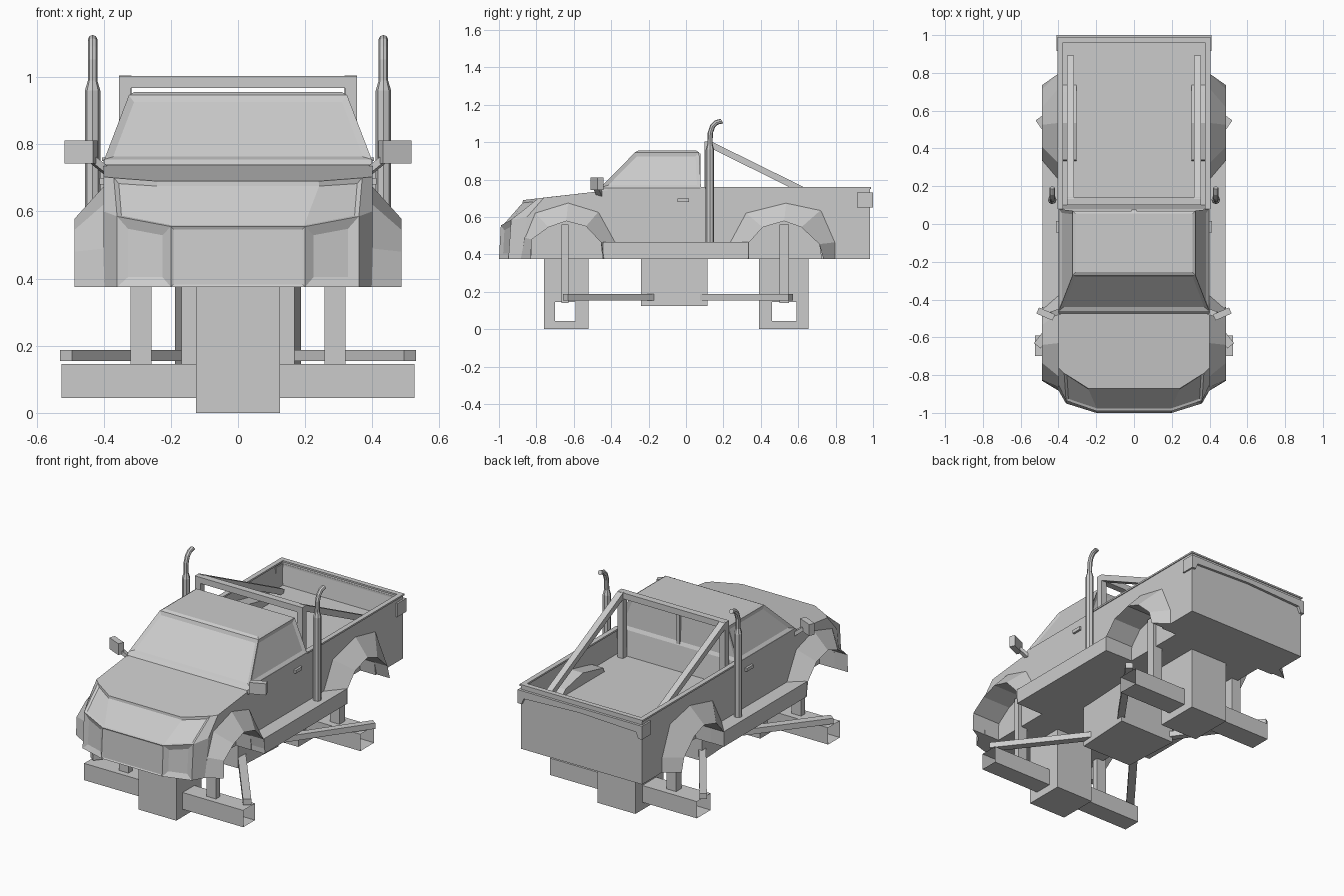
import bpy, bmesh, math
from mathutils import Vector

if "Cube" in bpy.data.objects:
    bpy.data.objects.remove(bpy.data.objects["Cube"])


def loft_bm(rings, caps=True):
    """Join equal closed loops of points; side faces come first, caps last."""
    bm = bmesh.new()
    vs = [[bm.verts.new(p) for p in r] for r in rings]
    n = len(rings[0])
    for a, b in zip(vs, vs[1:]):
        for i in range(n):
            j = (i + 1) % n
            bm.faces.new((a[i], a[j], b[j], b[i]))
    if caps:
        bm.faces.new(vs[0][::-1])
        bm.faces.new(vs[-1])
    bmesh.ops.recalc_face_normals(bm, faces=bm.faces[:])
    bm.faces.ensure_lookup_table()
    return bm


def finish(name, bm, mirror=False):
    me = bpy.data.meshes.new(name)
    bm.to_mesh(me)
    bm.free()
    ob = bpy.data.objects.new(name, me)
    bpy.context.collection.objects.link(ob)
    if mirror:
        m = ob.modifiers.new("mirror", 'MIRROR')
        m.use_mirror_merge = False
    return ob


def loft(name, rings, caps=True, mirror=False):
    return finish(name, loft_bm(rings, caps), mirror)


def rect(x0, x1, y0, y1, z):
    return [(x0, y0, z), (x1, y0, z), (x1, y1, z), (x0, y1, z)]


def box(name, x0, x1, y0, y1, z0, z1, mirror=False):
    return loft(name, [rect(x0, x1, y0, y1, z0), rect(x0, x1, y0, y1, z1)], mirror=mirror)


def prism(name, prof, x0, x1, mirror=True):
    return loft(name, [[(x, y, z) for y, z in prof] for x in (x0, x1)], mirror=mirror)


def bar(name, a, b, w, h, mirror=True):
    """Rectangular bar between two points."""
    a, b = Vector(a), Vector(b)
    d = (b - a).normalized()
    s = d.cross(Vector((0, 0, 1))).normalized() * w / 2
    u = s.normalized().cross(d) * h / 2
    return loft(name, [[p - s - u, p + s - u, p + s + u, p - s + u] for p in (a, b)], mirror=mirror)


def inset(bm, faces, t, d):
    bmesh.ops.inset_individual(bm, faces=faces, thickness=t, depth=d, use_even_offset=True)


# wheel arches: outer edge on the body, inner edge at full width
arches = {
    "front": ([(-.885, .375), (-.865, .49), (-.81, .625), (-.63, .68), (-.466, .63), (-.375, .465), (-.37, .375)],
              [(-.83, .375), (-.825, .48), (-.735, .545), (-.64, .578), (-.535, .55), (-.455, .465), (-.44, .375)]),
    "rear": ([(.225, .375), (.23, .465), (.316, .625), (.536, .68), (.724, .64), (.8, .465), (.8, .375)],
             [(.335, .375), (.338, .465), (.41, .545), (.525, .578), (.617, .545), (.713, .455), (.735, .375)])}
wells = {}
for k, (out, inn) in arches.items():
    loft(k + "_fender_flare", [[(.395, *o), (.487, *i), (.395, *i)] for o, i in zip(out, inn)], mirror=True)
    cut = [(inn[0][0], .3)] + inn[1:-1] + [(inn[-1][0], .3)]
    wells[k] = prism(k + "_wheel_well_cutter", cut, .30, .6)
    wells[k].hide_render = True
    wells[k].display_type = 'WIRE'


def cut_well(ob, k):
    m = ob.modifiers.new("well", 'BOOLEAN')
    m.operation, m.solver, m.object = 'DIFFERENCE', 'EXACT', wells[k]


# hood and nose
rows = [[(.40, -.42, .375), (.40, -.88, .375), (.36, -.95, .375), (.2, -1, .375)],
        [(.40, -.42, .60), (.40, -.85, .60), (.36, -.935, .585), (.2, -.99, .555)],
        [(.40, -.42, .742), (.40, -.76, .703), (.37, -.79, .70), (.24, -.872, .69)]]
bm = loft_bm([r + [(-x, y, z) for x, y, z in r[::-1]] for r in rows])
lamps, grille, plate = [bm.faces[2], bm.faces[4]], [bm.faces[i] for i in (10, 11, 12)], [bm.faces[3]]
inset(bm, lamps, .03, -.012)
inset(bm, plate, .008, -.004)
bmesh.ops.inset_region(bm, faces=grille, thickness=.012, depth=-.008, use_even_offset=True)
cut_well(finish("hood_and_nose", bm), "front")

# lower cab and running boards
box("lower_cab", -.40, .40, -.42, .08, .375, .755)
box("running_board", .39, .485, -.445, .335, .375, .465, True)

# cab with recessed windows
bm = loft_bm([rect(-.40, .40, -.475, .08, .738), rect(-.398, .398, -.46, .08, .755),
              rect(-.325, .325, -.272, .07, .946), rect(-.31, .31, -.255, .055, .955)])
inset(bm, [bm.faces[i] for i in (4, 5, 6, 7)], .02, -.009)
finish("cab", bm)
box("rear_window_divider", -.012, .012, .055, .078, .76, .94)
box("door_handle", .395, .413, -.045, .015, .68, .70, True)

# cargo bed
bm = loft_bm([rect(-.40, .40, .08, .985, .375), rect(-.40, .40, .08, .985, .755)])
inset(bm, [bm.faces[-1]], .02, -.145)
cut_well(finish("cargo_bed", bm), "rear")
prism("bed_wheel_hump", [(.33, .60), (.34, .635), (.536, .68), (.70, .645), (.745, .60)], .305, .385)
box("bed_rail", .376, .405, .08, .985, .75, .76, True)
box("tailgate_rail", -.405, .405, .96, .99, .75, .76)
box("tail_lamp", .39, .41, .915, 1, .65, .73, True)
trim = [(-.41, .73), (-.41, .65), (-.385, .65), (-.37, .685), (0, .70),
        (.37, .685), (.385, .65), (.41, .65), (.41, .73)]
loft("tailgate_trim", [[(x, y, z) for x, z in trim] for y in (.98, 1)])

# roll bar
box("roll_bar_top", -.355, .355, .10, .14, .967, 1.003)
box("roll_bar_post", .318, .355, .10, .14, .60, .97, True)
bar("roll_bar_brace", (.336, .125, .99), (.336, .885, .615), .037, .034)

# exhaust stacks
path = [(.128, .46, .023), (.128, .96, .023), (.128, .99, .014), (.130, 1.05, .014),
        (.142, 1.085, .014), (.162, 1.105, .014), (.192, 1.113, .014)]
tilt = [0, 0, 0, 10, 30, 50, 62]
rings = []
for (y, z, r), t in zip(path, tilt):
    t = math.radians(t)
    rings.append([(.433 + r * math.cos(a), y + r * math.sin(a) * math.cos(t), z - r * math.sin(a) * math.sin(t))
                  for a in (math.tau * i / 8 for i in range(8))])
loft("exhaust_stack", rings, mirror=True)

# side mirrors
bar("mirror", (.425, -.495, .777), (.51, -.458, .777), .035, .068)
bar("mirror_arm", (.385, -.46, .715), (.44, -.48, .76), .03, .02)

# axles: open square tubes running into a central block
for k, ya, yb, ta, tb, w in (("front", -.76, -.52, -.70, -.59, .525), ("rear", .39, .655, .46, .59, .485)):
    def loop(x, y0, y1, z0, z1):
        return [(x, y0, z0), (x, y1, z0), (x, y1, z1), (x, y0, z1)]
    tube, block = (ta, tb, .045, .145), (ya, yb, 0, .38)
    loft(k + "_axle", [loop(-w, *tube), loop(-.125, *tube), loop(-.125, *block),
                       loop(.125, *block), loop(.125, *tube), loop(w, *tube)], caps=False)

# gearbox, struts and links
loft("gearbox", [[(-w, y, .125), (w, y, .125), (w, y, .38), (-w, y, .38)] for y, w in ((-.24, .168), (.115, .187))])
box("front_strut", .257, .32, -.665, -.628, .14, .56, True)
box("rear_strut", .257, .32, .50, .55, .14, .56, True)
bar("front_link", (.512, -.645, .171), (.15, -.18, .171), .045, .034)
bar("rear_link", (.505, .56, .171), (.15, .06, .171), .04, .034)
